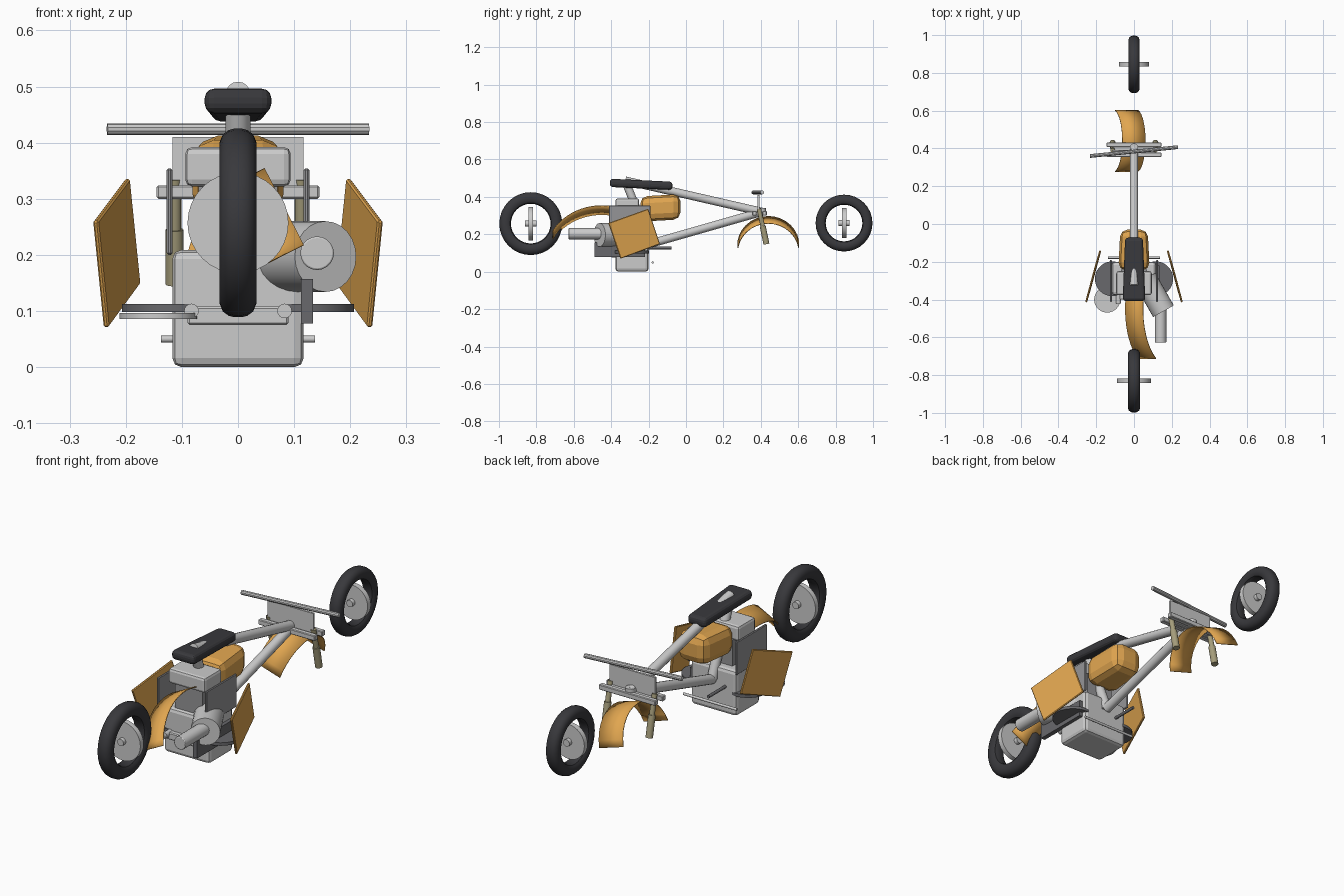
import bpy, bmesh, math
from mathutils import Vector, Matrix

if "Cube" in bpy.data.objects:
    bpy.data.objects.remove(bpy.data.objects["Cube"])


def material(name, r, g, b):
    m = bpy.data.materials.new(name)
    m.diffuse_color = (r, g, b, 1)
    m.use_nodes = True
    m.node_tree.nodes["Principled BSDF"].inputs["Base Color"].default_value = m.diffuse_color
    return m


ORANGE = material("orange_paint", 0.75, 0.38, 0.08)
RUBBER = material("black_rubber", 0.04, 0.04, 0.045)
DARK = material("dark_metal", 0.14, 0.14, 0.15)
STEEL = material("mid_grey", 0.30, 0.30, 0.31)
OLIVE = material("fork_metal", 0.38, 0.34, 0.20)


def finish(bm, name, mat=None, bevel=0, segs=2, smooth=False):
    bmesh.ops.recalc_face_normals(bm, faces=bm.faces)
    me = bpy.data.meshes.new(name)
    bm.to_mesh(me)
    bm.free()
    ob = bpy.data.objects.new(name, me)
    bpy.context.collection.objects.link(ob)
    if mat:
        me.materials.append(mat)
    if bevel:
        mod = ob.modifiers.new("bevel", 'BEVEL')
        mod.width, mod.segments = bevel, segs
    if smooth:
        bpy.ops.object.select_all(action='DESELECT')
        bpy.context.view_layer.objects.active = ob
        ob.select_set(True)
        bpy.ops.object.shade_smooth_by_angle(angle=math.radians(35))
    return ob


def box(name, lo, hi, mat=None, bevel=0, segs=2):
    lo, hi = Vector(lo), Vector(hi)
    bm = bmesh.new()
    bmesh.ops.create_cube(bm, size=1)
    for v in bm.verts:
        v.co = (lo + hi) / 2 + v.co * (hi - lo)
    return finish(bm, name, mat, bevel, segs)


def rod(name, a, b, r, mat=None, sides=16, bevel=0):
    a, b = Vector(a), Vector(b)
    d = b - a
    mtx = Matrix.Translation((a + b) / 2) @ d.to_track_quat('Z', 'Y').to_matrix().to_4x4()
    bm = bmesh.new()
    bmesh.ops.create_cone(bm, cap_ends=True, segments=sides, radius1=r, radius2=r,
                          depth=d.length, matrix=mtx)
    return finish(bm, name, mat, bevel, 2, True)


def wheel(name, y, z, r, inner, w, disc_r):
    # Tyre: rounded section spun round the x axis
    m = r - inner
    half = [(0.35, 0), (0.75, 0.08), (1, 0.28), (1, 0.6), (0.82, 0.84), (0.5, 0.96), (0.2, 1)]
    prof = [(u * w, inner + v * m) for u, v in half]
    prof += [(-x, h) for x, h in reversed(prof)]
    n = 32
    bm = bmesh.new()
    rings = []
    for i in range(n):
        t = 2 * math.pi * i / n
        rings.append([bm.verts.new((x, y + h * math.cos(t), z + h * math.sin(t))) for x, h in prof])
    for i in range(n):
        for j in range(len(prof)):
            k = (j + 1) % len(prof)
            bm.faces.new((rings[i][j], rings[i][k], rings[i - 1][k], rings[i - 1][j]))
    finish(bm, name + "_tyre", RUBBER, smooth=True)
    # Hub disc set across the wheel, with its axle stub
    rod(name + "_hub_disc", (0, y - 0.012, z), (0, y + 0.012, z), disc_r, None, 32)
    rod(name + "_axle", (0, y - 0.03, z), (0, y + 0.03, z), 0.016)


def fender(name, centre, radius, a0, a1, half_w, roll):
    # Curved strip whose crown sits at centre, rolled about y
    bm = bmesh.new()
    rot = Matrix.Rotation(math.radians(roll), 4, 'Y')
    rows, n = [], 14
    for i in range(n + 1):
        t = math.radians(a0 + (a1 - a0) * i / n)
        rows.append([bm.verts.new(Vector(centre) + rot @ Vector(
            (x, radius * math.sin(t), radius * (math.cos(t) - 1)))) for x in (-half_w, half_w)])
    for p, q in zip(rows, rows[1:]):
        bm.faces.new((p[0], p[1], q[1], q[0]))
    ob = finish(bm, name, ORANGE, smooth=True)
    ob.modifiers.new("thickness", 'SOLIDIFY').thickness = 0.004


# Wheels and fenders
wheel("big_wheel", -0.83, 0.257, 0.168, 0.106, 0.033, 0.09)
wheel("small_wheel", 0.845, 0.26, 0.152, 0.098, 0.03, 0.08)
fender("big_wheel_fender", (0, -0.45, 0.331), 0.305, -60, 18, 0.053, -27)
fender("small_wheel_fender", (0, 0.44, 0.279), 0.167, -80, 80, 0.064, 17)

# Frame triangle
head, seat_top, low = (0, 0.405, 0.32), (0, -0.325, 0.487), (0, -0.19, 0.15)
rod("top_tube", head, seat_top, 0.022)
rod("down_tube", head, low, 0.022)
rod("seat_tube", seat_top, low, 0.022)
rod("head_tube", (0, 0.405, 0.30), (0, 0.405, 0.34), 0.022)

# Seat: tapered cushion sloping to the handlebar end
bm = bmesh.new()
bmesh.ops.create_cube(bm, size=1)
for v in bm.verts:
    far = v.co.y > 0
    v.co = Vector((v.co.x * (0.094 if far else 0.12), -0.24 + v.co.y * 0.335,
                   (0.459 if far else 0.475) + v.co.z * 0.044))
finish(bm, "seat", RUBBER, 0.017, 3)

# Fuel tank: chunky bevelled block
bm = bmesh.new()
bmesh.ops.create_cube(bm, size=1)
for v in bm.verts:
    far = v.co.y > 0
    v.co = Vector((v.co.x * (0.145 if far else 0.166), -0.137 + v.co.y * 0.215,
                   0.343 + v.co.z * 0.135 + (0.004 if far else -0.008)))
finish(bm, "fuel_tank", ORANGE, 0.038, 2)

# Engine
box("crankcase", (-0.117, -0.377, 0), (0.117, -0.2, 0.209), None, 0.016, 2)
box("cylinder_block", (-0.07, -0.36, 0.2), (0.07, -0.24, 0.33), STEEL)
box("air_box", (-0.094, -0.377, 0.322), (0.094, -0.25, 0.392), None, 0.012, 2)
box("engine_bracket", (-0.09, -0.4, 0.075), (0.09, -0.37, 0.108), None, 0.004, 1)
rod("engine_cross_rod", (-0.137, -0.178, 0.05), (0.137, -0.178, 0.05), 0.006)
rod("pedal_lever", (-0.06, -0.21, 0.127), (-0.06, -0.077, 0.127), 0.007, DARK)
rod("clutch_disc", (-0.142, -0.4, 0.086), (-0.142, -0.4, 0.096), 0.069, None, 32)
for side, s in (("left", -1), ("right", 1)):
    box(side + "_engine_plate", (s * 0.122 - 0.005, -0.412, 0.2),
        (s * 0.122 + 0.005, -0.19, 0.354), STEEL, 0.003, 1)
    rod(side + "_foot_disc", (s * 0.115, -0.29, 0.098), (s * 0.115, -0.29, 0.112), 0.092, DARK, 32)
    rod(side + "_bracket_bolt", (s * 0.083, -0.42, 0.1), (s * 0.083, -0.37, 0.1), 0.013)
    # Slanted side panel
    bm = bmesh.new()
    pts = [(-0.254, -0.415, 0.26), (-0.197, -0.203, 0.336), (-0.178, -0.14, 0.148), (-0.235, -0.35, 0.07)]
    bm.faces.new([bm.verts.new((-s * x, y, z)) for x, y, z in pts])
    panel = finish(bm, side + "_side_panel", ORANGE)
    mod = panel.modifiers.new("thickness", 'SOLIDIFY')
    mod.thickness, mod.offset = 0.01, 0
    panel.modifiers.new("bevel", 'BEVEL').width = 0.003
    # Fork legs: upper and lower sleeves
    top, mid, end = (s * 0.113, 0.39, 0.335), (s * 0.113, 0.41, 0.245), (s * 0.113, 0.43, 0.147)
    rod(side + "_fork_upper", top, mid, 0.012, OLIVE)
    rod(side + "_fork_lower", mid, end, 0.016, OLIVE)

# Exhaust
rod("exhaust_drum", (0.058, -0.29, 0.197), (0.156, -0.462, 0.197), 0.063, None, 24)
rod("exhaust_pipe", (0.141, -0.43, 0.203), (0.141, -0.628, 0.203), 0.03, None, 20, 0.003)
box("exhaust_guard", (0.112, -0.49, 0.078), (0.134, -0.22, 0.157), DARK)

# Steering
rod("handlebar", (-0.233, 0.36, 0.424), (0.233, 0.407, 0.424), 0.0105, None, 10)
box("steering_plate", (-0.117, 0.383, 0.3), (0.117, 0.393, 0.41))
for name, y in (("near", 0.366), ("far", 0.42)):
    box(name + "_fork_clamp", (-0.145, y - 0.012, 0.3), (0.145, y + 0.012, 0.324), None, 0.003, 1)
box("clamp_bridge", (-0.11, 0.37, 0.304), (0.11, 0.415, 0.32))
